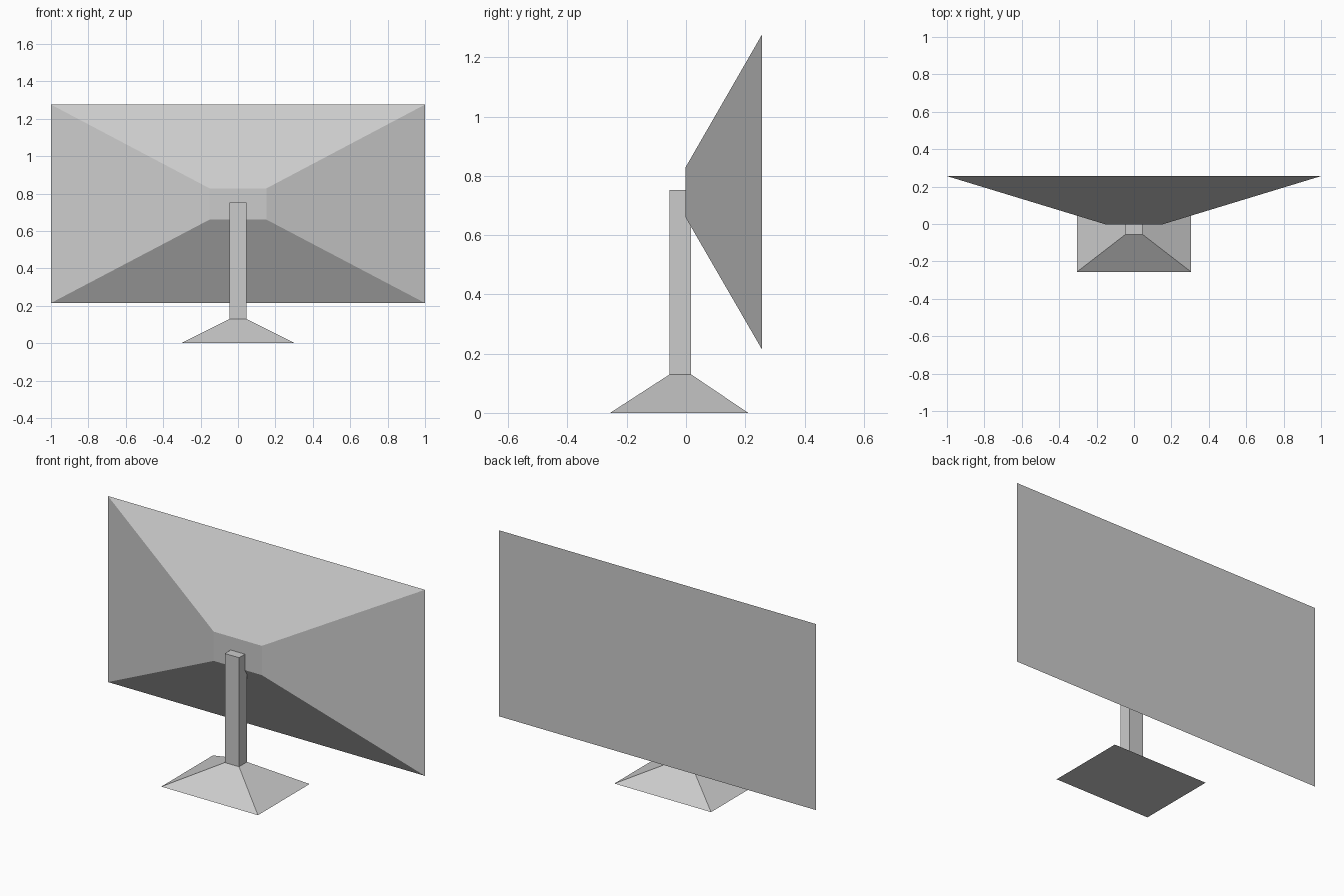
import bpy, bmesh
from mathutils import Vector

if "Cube" in bpy.data.objects:
    bpy.data.objects.remove(bpy.data.objects["Cube"])


def frustum(name, start, end):
    """Solid lofted between two rectangles, each given as four corners."""
    bm = bmesh.new()
    a = [bm.verts.new(p) for p in start]
    b = [bm.verts.new(p) for p in end]
    bm.faces.new(a)
    bm.faces.new(b)
    for i in range(4):
        j = (i + 1) % 4
        bm.faces.new((a[i], a[j], b[j], b[i]))
    bmesh.ops.recalc_face_normals(bm, faces=bm.faces)
    mesh = bpy.data.meshes.new(name)
    bm.to_mesh(mesh)
    bm.free()
    obj = bpy.data.objects.new(name, mesh)
    bpy.context.collection.objects.link(obj)
    return obj


def flat_rect(hx, y0, y1, z):
    return [Vector(p) for p in ((-hx, y0, z), (hx, y0, z), (hx, y1, z), (-hx, y1, z))]


def upright_rect(hx, z0, z1, y):
    return [Vector(p) for p in ((-hx, y, z0), (hx, y, z0), (hx, y, z1), (-hx, y, z1))]


POST = (0.045, -0.055, 0.017)  # half width, front y, back y

# Sloped foot
frustum("stand_base", flat_rect(0.305, -0.256, 0.21, 0), flat_rect(*POST, 0.13))

# Upright post
frustum("stand_post", flat_rect(*POST, 0.13), flat_rect(*POST, 0.752))

# Tapered housing with the flat display at +y
frustum("screen_housing", upright_rect(0.152, 0.661, 0.828, -0.002),
        upright_rect(1.0, 0.215, 1.276, 0.256))
